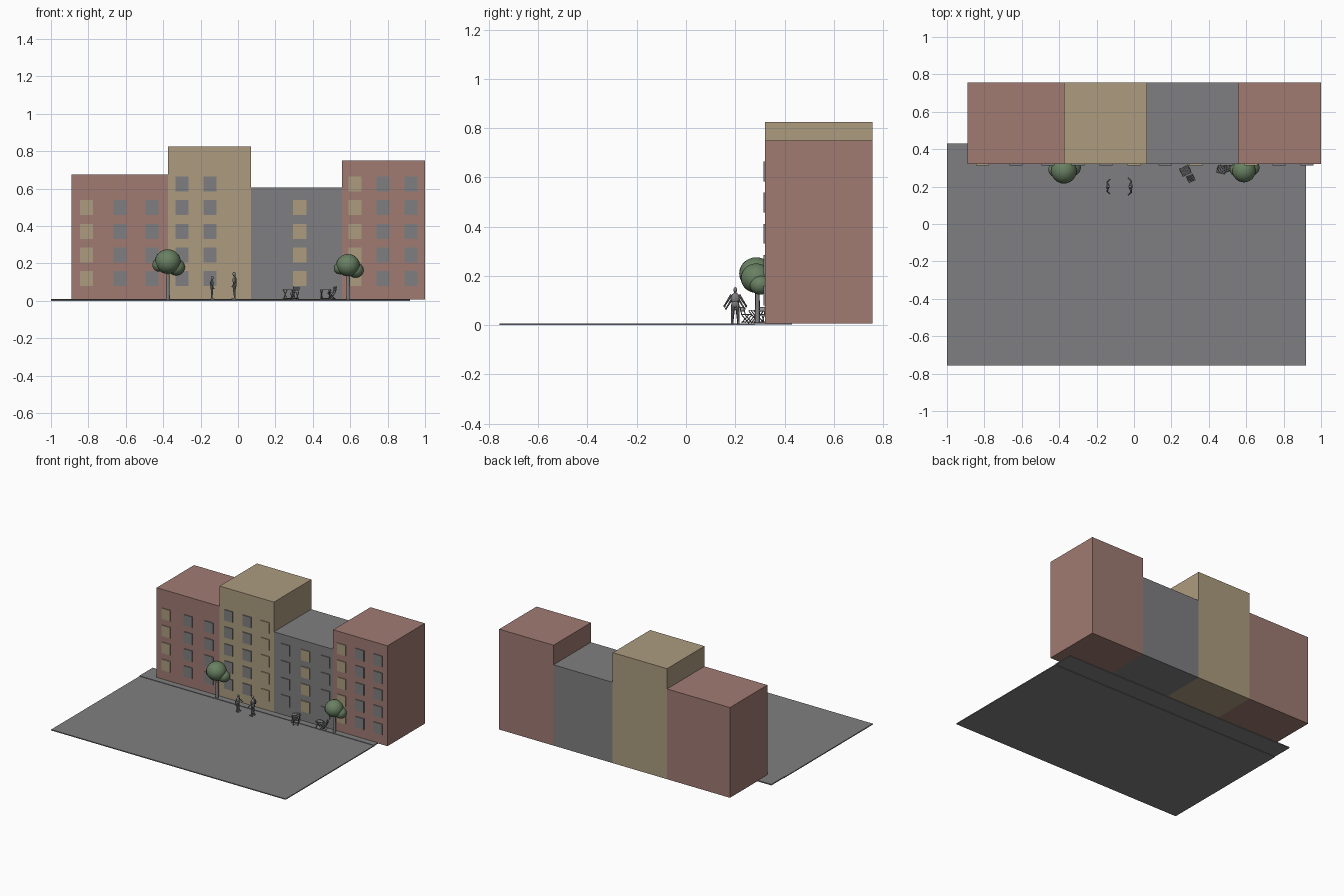
import bpy, bmesh
from math import sin, cos, pi, radians
from mathutils import Vector, Matrix

cube = bpy.data.objects.get("Cube")
if cube:
    bpy.data.objects.remove(cube, do_unlink=True)


def material(name, rgb):
    lin = [(c / 255) ** 2.2 for c in rgb] + [1.0]
    m = bpy.data.materials.new(name)
    m.use_nodes = True
    m.diffuse_color = lin
    bsdf = m.node_tree.nodes["Principled BSDF"]
    bsdf.inputs["Base Color"].default_value = lin
    bsdf.inputs["Roughness"].default_value = 0.9
    return m


PINK = material("brick pink", (158, 122, 114))
TAN = material("sand", (171, 154, 126))
GREY = material("stone grey", (126, 126, 128))
GREEN = material("leaf green", (104, 127, 98))


def finish(name, bm, mat, smooth=False):
    bmesh.ops.recalc_face_normals(bm, faces=bm.faces)
    me = bpy.data.meshes.new(name)
    bm.to_mesh(me)
    bm.free()
    me.materials.append(mat)
    ob = bpy.data.objects.new(name, me)
    bpy.context.collection.objects.link(ob)
    if smooth:
        bpy.ops.object.select_all(action="DESELECT")
        ob.select_set(True)
        bpy.context.view_layer.objects.active = ob
        bpy.ops.object.shade_smooth_by_angle(angle=radians(40))
    return ob


def add_box(bm, lo, hi):
    lo, hi = Vector(lo), Vector(hi)
    mat = Matrix.Translation((lo + hi) / 2) @ Matrix.Diagonal((*(hi - lo), 1))
    bmesh.ops.create_cube(bm, size=1, matrix=mat)


def add_rod(bm, a, b, r1, r2=None, sides=8):
    a, b = Vector(a), Vector(b)
    d = b - a
    mat = Matrix.Translation((a + b) / 2) @ d.to_track_quat("Z", "Y").to_matrix().to_4x4()
    bmesh.ops.create_cone(bm, cap_ends=True, segments=sides, radius1=r1,
                          radius2=r1 if r2 is None else r2, depth=d.length, matrix=mat)


def add_ball(bm, centre, size, seg=12):
    mat = Matrix.Translation(centre) @ Matrix.Diagonal((*size, 1))
    bmesh.ops.create_uvsphere(bm, u_segments=seg, v_segments=seg // 2 + 2, radius=1, matrix=mat)


def box(name, lo, hi, mat):
    bm = bmesh.new()
    add_box(bm, lo, hi)
    return finish(name, bm, mat)


# Road and the slightly raised pavement behind the kerb
box("road", (-1, -0.757, 0), (0.92, 0.28, 0.007), GREY)
box("pavement", (-1, 0.275, 0.003), (0.92, 0.43, 0.011), GREY)

# Row of houses: name, x range, height, wall, window columns, storeys
FRONT, BACK, BASE = 0.32, 0.757, 0.007
HOUSES = [
    ("left_house", -0.89, -0.375, 0.675, PINK,
     [(-0.81, TAN), (-0.63, GREY), (-0.46, GREY)], 4),
    ("tall_house", -0.375, 0.07, 0.825, TAN,
     [(-0.30, GREY), (-0.15, GREY), (0.0, TAN)], 5),
    ("low_house", 0.07, 0.555, 0.605, GREY,
     [(0.165, GREY), (0.33, TAN), (0.495, GREY)], 4),
    ("right_house", 0.555, 1.0, 0.75, PINK,
     [(0.625, TAN), (0.775, GREY), (0.925, GREY)], 5),
]
for name, x0, x1, top, wall, columns, storeys in HOUSES:
    box(name, (x0, FRONT, BASE), (x1, BACK, top), wall)
    for i, (x, mat) in enumerate(columns):
        bm = bmesh.new()
        for s in range(storeys):
            z = 0.12 + s * 0.126
            add_box(bm, (x - 0.035, FRONT - 0.006, z - 0.04), (x + 0.035, FRONT + 0.001, z + 0.04))
        finish(f"{name}_windows_{i + 1}", bm, mat)


# Trees: a tapered trunk and three overlapping leaf clumps
def tree(name, x, y, s):
    bm = bmesh.new()
    add_rod(bm, (x, y, 0.007), (x, y, 0.19 * s), 0.011 * s, 0.008 * s, 10)
    finish(name + "_trunk", bm, GREY, True)
    bm = bmesh.new()
    for dx, dy, z, r in [(0, -0.005, 0.21, 0.069), (0.045, 0.012, 0.18, 0.046),
                         (-0.045, 0, 0.192, 0.038)]:
        add_ball(bm, (x + dx * s, y + dy * s, z * s), (r * s, r * s, r * s * 0.95), 24)
    finish(name + "_leaves", bm, GREEN, True)


tree("left_tree", -0.375, 0.29, 1.0)
tree("right_tree", 0.588, 0.29, 0.91)


# Standing people, wide along y, turned towards each other
def person(name, x, y, h, face):
    def p(fx, fy, fz):
        return (x + fx * face * h, y + fy * h, 0.007 + fz * h)
    bm = bmesh.new()
    add_ball(bm, p(0.02, 0, 0.93), (0.062 * h, 0.052 * h, 0.075 * h))
    add_rod(bm, p(0, 0, 0.82), p(0.01, 0, 0.9), 0.028 * h)
    add_ball(bm, p(0, 0, 0.7), (0.075 * h, 0.125 * h, 0.15 * h))
    add_ball(bm, p(0, 0, 0.54), (0.07 * h, 0.105 * h, 0.11 * h))
    for side in (-1, 1):
        add_rod(bm, p(0, side * 0.06, 0.52), p(0.01, side * 0.075, 0.28), 0.055 * h, 0.042 * h)
        add_rod(bm, p(0.01, side * 0.075, 0.28), p(-0.01, side * 0.09, 0.03), 0.042 * h, 0.026 * h)
        add_box(bm, [min(a, b) for a, b in zip(p(-0.05, side * 0.09 - 0.03, 0), p(0.11, side * 0.09, 0))],
                p(max(0.11 * face, 0.05) * face, side * 0.09 + 0.03, 0.05))
        add_rod(bm, p(0, side * 0.11, 0.79), p(-0.03, side * 0.2, 0.64), 0.036 * h, 0.03 * h)
        add_rod(bm, p(-0.03, side * 0.2, 0.64), p(0.07, side * 0.29, 0.5), 0.03 * h, 0.022 * h)
        add_ball(bm, p(0.08, side * 0.3, 0.48), (0.03 * h, 0.03 * h, 0.035 * h), 8)
    finish(name, bm, GREY, True)


person("left_person", -0.14, 0.2, 0.125, 1)
person("right_person", -0.018, 0.2, 0.147, -1)


# Folding furniture with crossed legs and slatted tops
def furniture(name, x, y, turn, width, depth, height, back):
    bm = bmesh.new()
    w, d, r = width / 2, depth / 2, 0.0022
    for sx in (-w, w):
        add_rod(bm, (sx, -d, 0), (sx, d, height), r, sides=6)
        add_rod(bm, (sx, d, 0), (sx, -d, height), r, sides=6)
        if back:
            add_rod(bm, (sx, d, height), (sx, d + 0.008, height + back), r, sides=6)
    for sy in (-d, d):
        add_rod(bm, (-w, sy, 0.004), (w, sy, 0.004), r, sides=6)
    slats = 5
    for i in range(slats):
        sy = -d + depth * (i + 0.1) / slats
        add_box(bm, (-w, sy, height), (w, sy + depth / slats * 0.8, height + 0.003))
    if back:
        for k in (0.5, 0.85):
            add_box(bm, (-w, d + 0.003, height + back * k - 0.004),
                    (w, d + 0.007, height + back * k + 0.004))
    ob = finish(name, bm, GREY)
    ob.location = (x, y, 0.009)
    ob.rotation_euler = (0, 0, turn)


furniture("left_table", 0.275, 0.285, radians(25), 0.05, 0.045, 0.05, 0)
furniture("left_chair", 0.302, 0.247, radians(-155), 0.034, 0.03, 0.033, 0.034)
furniture("right_table", 0.468, 0.29, radians(-15), 0.045, 0.04, 0.05, 0)
furniture("right_chair", 0.5, 0.298, radians(-70), 0.032, 0.03, 0.033, 0.034)
